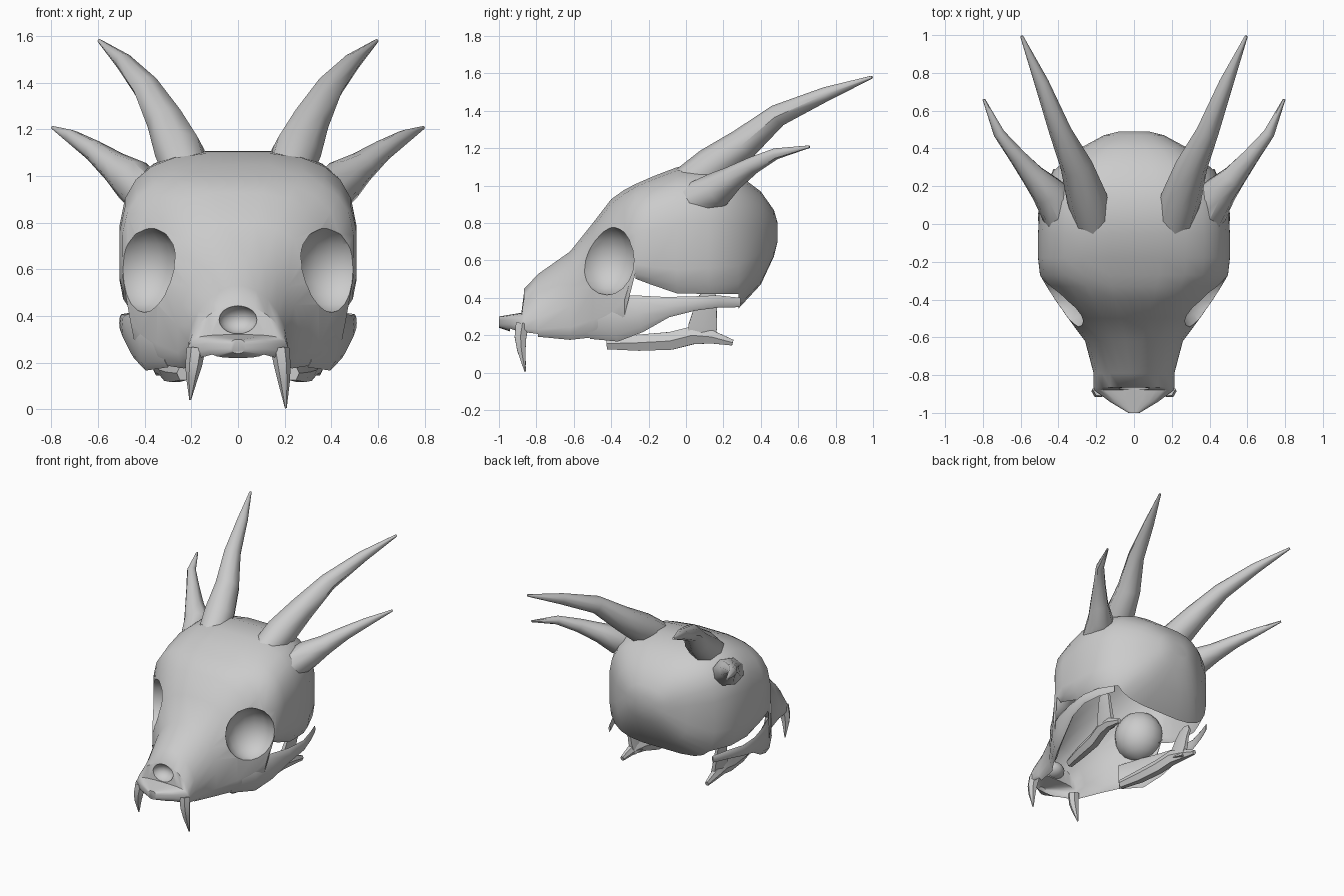
import bpy, bmesh
from math import sin, cos, pi, radians, copysign
from mathutils import Vector

if "Cube" in bpy.data.objects:
    bpy.data.objects.remove(bpy.data.objects["Cube"])

bone = bpy.data.materials.new("bone grey")
bone.use_nodes = True
GREY = (0.6, 0.6, 0.6, 1)
bone.diffuse_color = GREY
bone.node_tree.nodes["Principled BSDF"].inputs["Base Color"].default_value = GREY


def add_object(name, bm):
    mesh = bpy.data.meshes.new(name)
    bm.to_mesh(mesh)
    bm.free()
    mesh.materials.append(bone)
    obj = bpy.data.objects.new(name, mesh)
    bpy.context.scene.collection.objects.link(obj)
    return obj


def smooth(obj, angle):
    bpy.ops.object.select_all(action='DESELECT')
    obj.select_set(True)
    bpy.context.view_layer.objects.active = obj
    bpy.ops.object.shade_smooth_by_angle(angle=radians(angle))


def loft(name, rings):
    """Bridge rings of points into one closed skin."""
    bm = bmesh.new()
    loops = [[bm.verts.new(p) for p in ring] for ring in rings]
    n = len(loops[0])
    for a, b in zip(loops, loops[1:]):
        for i in range(n):
            j = (i + 1) % n
            bm.faces.new((a[i], a[j], b[j], b[i]))
    bm.faces.new(loops[0])
    bm.faces.new(loops[-1])
    bmesh.ops.recalc_face_normals(bm, faces=bm.faces)
    return add_object(name, bm)


def tube(name, path, side=1, flat=1.0, sides=8):
    """Tapered tube along (x, y, z, radius) points; flat squeezes it sideways."""
    pts = [Vector((p[0] * side, p[1], p[2])) for p in path]
    rings = []
    for i, p in enumerate(pts):
        t = (pts[min(i + 1, len(pts) - 1)] - pts[max(i - 1, 0)]).normalized()
        u = Vector((1, 0, 0))
        u = (u - t * u.dot(t)).normalized()
        v = t.cross(u)
        r = path[i][3]
        rings.append([p + u * (r * flat * cos(a)) + v * (r * sin(a))
                      for a in (2 * pi * k / sides for k in range(sides))])
    obj = loft(name, rings)
    smooth(obj, 45)
    return obj


def skull_ring(y, low, high, width, mid, power, low_power, count=24):
    """Rounded section, widest at height mid; smaller powers are boxier."""
    ring = []
    for k in range(count):
        a = 2 * pi * (k + 0.5) / count
        c, s = cos(a), sin(a)
        height, p = (high - mid, power) if s > 0 else (mid - low, low_power)
        ring.append((copysign(width * abs(c) ** p, c), y,
                     mid + copysign(height * abs(s) ** p, s)))
    return ring


def cutter(name, centre, size, turn=0):
    bm = bmesh.new()
    bmesh.ops.create_uvsphere(bm, u_segments=16, v_segments=10, radius=1)
    obj = add_object(name, bm)
    obj.location, obj.scale = centre, size
    obj.rotation_euler.z = turn
    obj.hide_render = True
    return obj


# Skull: sections from the tip of the upper jaw to the back of the head
sections = [  # y, low, high, half width, widest height, power, lower power
    (-1.0, .24, .30, .03, .27, .7, .7),
    (-.94, .22, .31, .13, .27, .6, .7),
    (-.88, .20, .32, .21, .26, .6, .6),
    (-.865, .19, .45, .215, .25, 1.1, .6),
    (-.79, .17, .53, .215, .26, 1.05, .55),
    (-.62, .14, .65, .26, .30, .9, .5),
    (-.50, .14, .80, .35, .36, .78, .5),
    (-.40, .155, .93, .42, .42, .7, .5),
    (-.33, .18, .98, .465, .50, .67, .5),
    (-.27, .46, 1.01, .50, .65, .65, .5),
    (-.18, .42, 1.05, .51, .66, .65, .45),
    (-.05, .36, 1.10, .51, .68, .65, .45),
    (.12, .35, 1.11, .50, .70, .65, .45),
    (.28, .34, 1.06, .43, .70, .68, .5),
    (.40, .47, .97, .29, .72, .75, .6),
    (.47, .62, .87, .16, .74, .8, .8),
    (.49, .70, .80, .08, .75, .9, .9),
]
skull = loft("skull", [skull_ring(*s) for s in sections])

# Eye sockets and nose opening cut into the skull
cutters = [cutter("nose_cutter", (0, -.89, .385), (.085, .08, .062))]
for side, turn in ((1, 51), (-1, 129)):
    cutters.append(cutter("eye_cutter", (.405 * side, -.425, .60),
                          (.175, .165, .185), radians(turn)))
for cut in cutters:
    mod = skull.modifiers.new(cut.name, 'BOOLEAN')
    mod.operation, mod.object, mod.solver = 'DIFFERENCE', cut, 'EXACT'
bpy.context.view_layer.update()
carved = bpy.data.meshes.new_from_object(
    skull.evaluated_get(bpy.context.evaluated_depsgraph_get()))
skull.modifiers.clear()
skull.data = carved
for cut in cutters:
    bpy.data.objects.remove(cut)

# Open the hollow underside of the upper jaw and the braincase
bm = bmesh.new()
bm.from_mesh(carved)
floor = []
for f in bm.faces:
    c, n = f.calc_center_median(), f.normal
    under = n.z < -.75 and -.95 < c.y < .27 and c.z < (.3 if c.y < -.33 else .52)
    step = n.y > .6 and -.33 < c.y < -.26 and c.z < .52
    if under or step:
        floor.append(f)
bmesh.ops.delete(bm, geom=floor, context='FACES')
bm.to_mesh(carved)
bm.free()
smooth(skull, 40)

# Paired parts: horns, cheek arches, lower jaw bones and fangs
upper_horn = [(.21, -.02, .985, .10), (.25, .14, 1.10, .108), (.305, .31, 1.225, .086),
              (.39, .49, 1.375, .06), (.49, .75, 1.49, .038), (.595, .995, 1.58, .008)]
lower_horn = [(.38, .02, .91, .095), (.45, .17, .98, .095), (.53, .25, 1.04, .067),
              (.62, .36, 1.11, .046), (.715, .48, 1.17, .03), (.795, .66, 1.208, .007)]
cheek = [(.30, -.52, .28, .10), (.395, -.38, .29, .125), (.445, -.25, .315, .10),
         (.485, -.10, .35, .055), (.50, .05, .37, .038), (.47, .17, .38, .033),
         (.42, .29, .375, .025)]
jaw = [(.235, -.42, .155, .035), (.27, -.25, .16, .05), (.295, -.08, .17, .055),
       (.32, .04, .20, .055), (.34, .14, .19, .04), (.345, .25, .16, .018)]
ramus = [(.32, .08, .17, .09), (.34, .09, .25, .088), (.355, .105, .34, .07),
         (.37, .12, .40, .06), (.375, .125, .435, .03)]

for side, label, drop in ((1, "left", 0), (-1, "right", .035)):
    tube(label + "_upper_horn", upper_horn, side)
    tube(label + "_lower_horn", lower_horn, side)
    tube(label + "_cheek_arch", cheek, side, flat=.25)
    tube(label + "_lower_jaw", jaw, side, flat=.8, sides=6)
    tube(label + "_jaw_hinge", ramus, side, flat=.3, sides=6)
    fang = [(.18, -.875, .26, .04), (.19, -.885, .19, .036),
            (.197, -.88, .12 + drop / 2, .026), (.205, -.86, .005 + drop, .004)]
    tube(label + "_fang", fang, side, sides=6)
